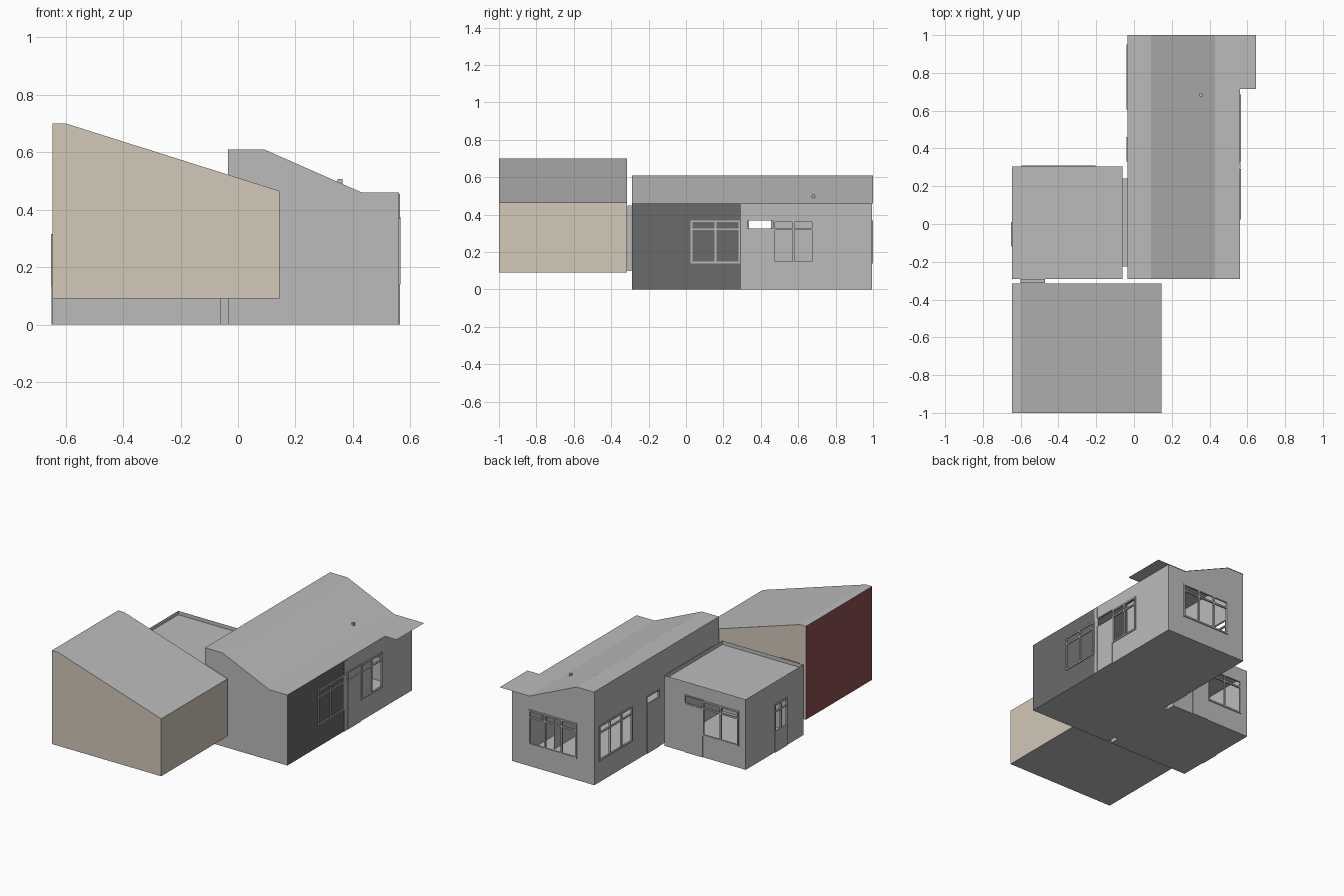
import bpy, bmesh

if "Cube" in bpy.data.objects:
    bpy.data.objects.remove(bpy.data.objects["Cube"])


def material(name, rgb):
    m = bpy.data.materials.new(name)
    m.diffuse_color = (*rgb, 1)
    m.use_nodes = True
    m.node_tree.nodes["Principled BSDF"].inputs["Base Color"].default_value = m.diffuse_color
    return m


GREY = material("light_grey", (0.5, 0.5, 0.5))
DARK = material("dark_grey", (0.145, 0.145, 0.145))
BEIGE = material("beige", (0.64, 0.58, 0.48))
RED = material("dark_red", (0.26, 0.075, 0.075))


def make(name, bm, *mats):
    me = bpy.data.meshes.new(name)
    bm.to_mesh(me)
    bm.free()
    for m in mats:
        me.materials.append(m)
    ob = bpy.data.objects.new(name, me)
    bpy.context.collection.objects.link(ob)
    return ob


def add_box(bm, lo, hi):
    r = bmesh.ops.create_cube(bm, size=1)
    for v in r["verts"]:
        for i in range(3):
            v.co[i] = lo[i] if v.co[i] < 0 else hi[i]


def box(name, lo, hi, mat=GREY):
    bm = bmesh.new()
    add_box(bm, lo, hi)
    return make(name, bm, mat)


def sheet(name, pts, mat=GREY):
    bm = bmesh.new()
    bm.faces.new([bm.verts.new(p) for p in pts])
    return make(name, bm, mat)


def place(axis, pos, u, v):
    return (pos, u, v) if axis == "x" else (u, pos, v)


def wall(name, axis, pos, side, u0, u1, top, holes=(), mat=GREY):
    """Upright single-sheet wall with rectangular holes (ua, ub, va, vb)."""
    us = sorted({u0, u1, *[c for h in holes for c in h[:2]]})
    vs = sorted({0, top, *[c for h in holes for c in h[2:]]})
    bm = bmesh.new()
    for a, b in zip(us, us[1:]):
        for c, d in zip(vs, vs[1:]):
            mu, mv = (a + b) / 2, (c + d) / 2
            if any(h[0] < mu < h[1] and h[2] < mv < h[3] for h in holes):
                continue
            q = [(a, c), (b, c), (b, d), (a, d)]
            f = bm.faces.new([bm.verts.new(place(axis, pos, *p)) for p in q])
            f.normal_update()
            if f.normal[0 if axis == "x" else 1] * side < 0:
                f.normal_flip()
    bmesh.ops.remove_doubles(bm, verts=bm.verts, dist=1e-5)
    return make(name, bm, mat)


def bars(name, axis, pos, side, rects, out=0.006, inn=0.005):
    """Flat bars (ua, ub, va, vb) lying on a wall plane."""
    p0, p1 = sorted((pos - side * inn, pos + side * out))
    bm = bmesh.new()
    for ua, ub, va, vb in rects:
        add_box(bm, place(axis, p0, ua, va), place(axis, p1, ub, vb))
    return make(name, bm, GREY)


def window(name, axis, pos, side, u0, u1, v0, v1, mullions=(), transom=None, w=0.01):
    r = [(u0, u1, v0, v0 + w), (u0, u1, v1 - w, v1),
         (u0, u0 + w, v0, v1), (u1 - w, u1, v0, v1)]
    r += [(m - w / 2, m + w / 2, v0, v1) for m in mullions]
    if transom:
        r.append((u0, u1, transom - w / 2, transom + w / 2))
    return bars(name, axis, pos, side, r)


SILL, HEAD, TRANSOM, EAVE = 0.14, 0.37, 0.322, 0.46
L, R, F, B = -0.035, 0.56, -0.29, 0.995

# Front upper block: prism with beige walls, red left wall, grey roof
prof = [(-0.645, 0.09), (0.145, 0.09), (0.145, 0.465), (-0.6, 0.70), (-0.645, 0.70)]
bm = bmesh.new()
face = bm.faces.new([bm.verts.new((x, -1.0, z)) for x, z in prof])
ext = bmesh.ops.extrude_face_region(bm, geom=[face], use_keep_orig=True)
for g in ext["geom"]:
    if isinstance(g, bmesh.types.BMVert):
        g.co.y = -0.315
bmesh.ops.recalc_face_normals(bm, faces=bm.faces)
for f in bm.faces:
    n = f.normal
    f.material_index = 1 if abs(n.z) > 0.5 else 2 if n.x < -0.5 else 0
make("front_block", bm, BEIGE, GREY, RED)
box("front_block_link", (-0.6, -0.313, 0.1), (-0.47, -0.292, 0.45))

# Main wing walls
wall("main_front_wall", "y", F, -1, L, R, EAVE)
wall("main_back_wall", "y", B, 1, L, R, EAVE, [(0.095, 0.435, SILL, HEAD)])
wall("main_left_wall", "x", L, -1, F, B, 0.61,
     [(0.61, 0.945, SILL, HEAD), (0.335, 0.455, 0.325, HEAD)])
wall("main_right_dark_wall", "x", R, 1, F, 0.295, EAVE, mat=DARK)
wall("main_right_wall", "x", R, 1, 0.295, B, EAVE,
     [(0.33, 0.68, 0.325, HEAD), (0.47, 0.68, SILL, 0.325)])
for name, y, flip in (("front_gable", F, False), ("back_gable", B, True)):
    pts = [(L, y, EAVE), (0.43, y, EAVE), (0.09, y, 0.61), (L, y, 0.61)]
    sheet(name, pts[::-1] if flip else pts)

# Main roof strips and the projecting eave
roof = [(L, 0.61), (0.09, 0.61), (0.43, EAVE), (R, EAVE)]
bm = bmesh.new()
rows = [[bm.verts.new((x, y, z)) for x, z in roof] for y in (F, 1.0)]
for i in range(3):
    bm.faces.new((rows[0][i], rows[0][i + 1], rows[1][i + 1], rows[1][i]))
make("main_roof", bm, GREY)
sheet("eave_canopy", [(R, 0.715, EAVE), (0.645, 0.715, EAVE), (0.645, 1, EAVE), (R, 1, EAVE)])
box("roof_vent", (0.347, 0.675, 0.485), (0.363, 0.69, 0.507))
sheet("main_floor", [(L, F, 0), (L, B, 0), (R, B, 0), (R, F, 0)])
sheet("inner_partition", [(0.45, 0.47, 0), (0.45, 0.72, 0), (0.45, 0.72, 0.45), (0.45, 0.47, 0.45)])
bars("wall_joint_strip", "x", R, 1, [(0.295, 0.32, 0, 0.455)], 0.003, 0)

# Main wing windows and doors
window("dark_wall_window", "x", R, 1, 0.025, 0.29, SILL, HEAD, [0.157], TRANSOM)
window("right_window", "x", R, 1, 0.465, 0.685, SILL, HEAD, [0.575], TRANSOM)
window("right_door_transom", "x", R, 1, 0.325, 0.47, 0.318, 0.375, w=0.006)
bars("right_door", "x", R, 1, [(0.33, 0.465, 0, 0.316)], 0.004, 0)
window("back_window", "y", B, 1, 0.09, 0.44, SILL, HEAD, [0.2, 0.32], TRANSOM)
window("left_window", "x", L, -1, 0.605, 0.95, SILL, HEAD, [0.72, 0.835], TRANSOM)
window("left_door_transom", "x", L, -1, 0.33, 0.46, 0.318, 0.375, w=0.006)
bars("left_door", "x", L, -1, [(0.335, 0.455, 0, 0.316)], 0.004, 0)

# Side wing: walls rise past the flat roof as a thin parapet
SL, SR, SB = -0.645, -0.06, 0.305
wall("side_front_wall", "y", F, -1, SL, SR, EAVE)
wall("side_right_wall", "x", SR, 1, F, SB, EAVE)
wall("side_left_wall", "x", SL, -1, F, SB, EAVE, [(-0.11, 0.0, SILL, 0.305)])
wall("side_back_wall", "y", SB, 1, SL, SR, EAVE,
     [(-0.59, -0.21, 0.325, HEAD), (-0.59, -0.34, SILL, 0.325)])
for name, z in (("side_roof", 0.435), ("side_floor", 0)):
    pts = [(SL, F, z), (SR, F, z), (SR, SB, z), (SL, SB, z)]
    sheet(name, pts if z else pts[::-1])

# Side wing windows and doors
window("side_back_window", "y", SB, 1, -0.595, -0.335, SILL, HEAD, [-0.465], TRANSOM)
window("side_back_transom", "y", SB, 1, -0.34, -0.205, 0.318, 0.375, w=0.006)
bars("side_back_door", "y", SB, 1, [(-0.335, -0.21, 0, 0.316)], 0.004, 0)
window("side_door_glazing", "x", SL, -1, -0.12, 0.01, SILL - 0.01, 0.315, [-0.055], 0.265)
bars("side_door", "x", SL, -1, [(-0.12, 0.01, 0, SILL - 0.01)], 0.005, 0)

# Narrow connector between the wings
box("connector", (SR, -0.225, 0), (L, 0.24, 0.445))
